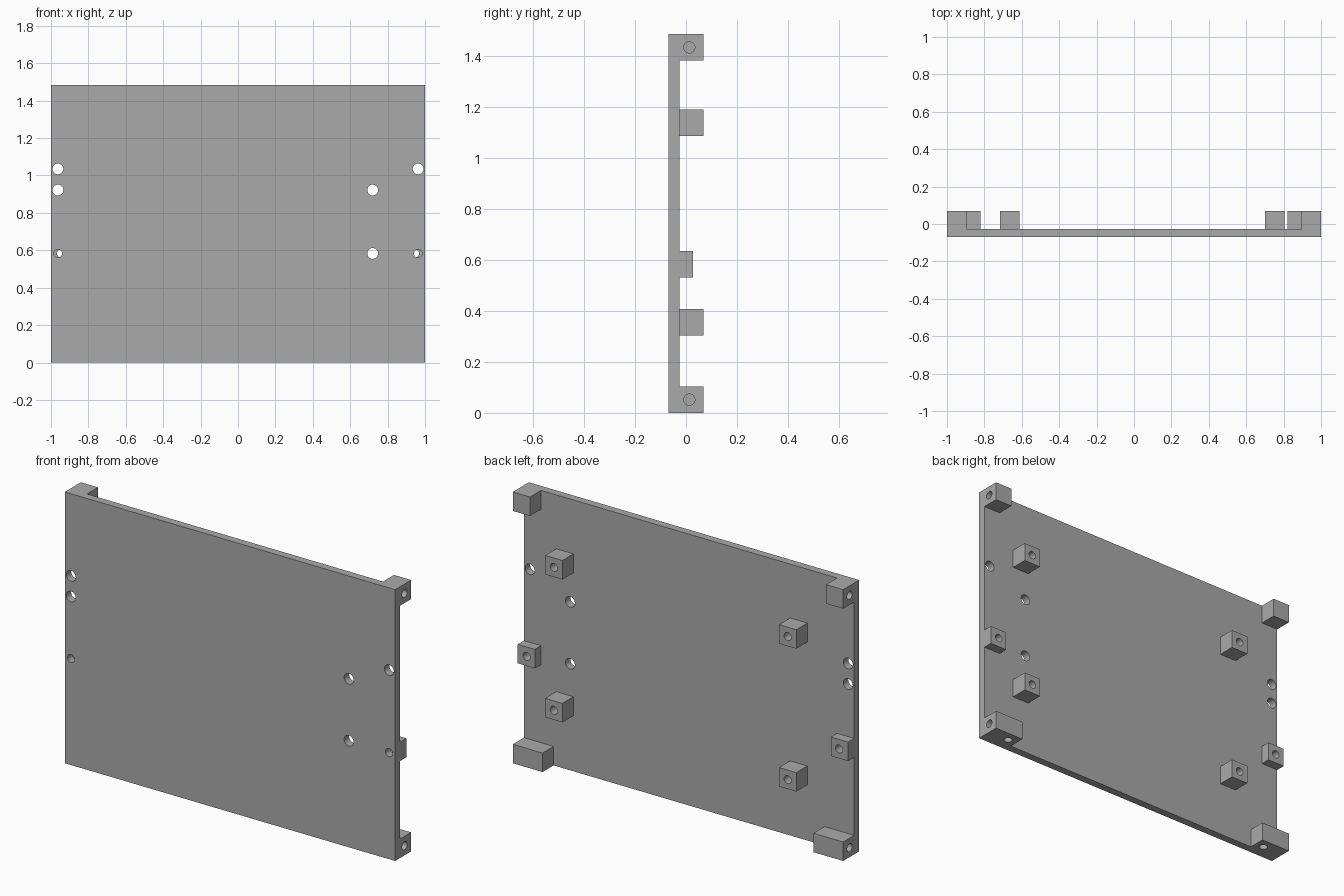
import bpy, bmesh, math
from mathutils import Matrix, Vector

cube = bpy.data.objects.get("Cube")
if cube:
    bpy.data.objects.remove(cube)

grey = bpy.data.materials.new("plain_grey")
grey.use_nodes = True
COLOUR = (0.4, 0.4, 0.4, 1)
grey.diffuse_color = COLOUR
grey.node_tree.nodes["Principled BSDF"].inputs["Base Color"].default_value = COLOUR

HEIGHT = 1.485
FRONT, FACE, BACK = -0.069, -0.026, 0.069   # plate front, plate rear, block rear
BLOCK = 0.104                               # block height
MID = BLOCK / 2
AXIS_Y = 0.013                              # screw holes in the block edges
SCREW, BOLT, DEPTH = 0.022, 0.029, 0.08


def make_object(name, bm):
    mesh = bpy.data.meshes.new(name)
    bm.to_mesh(mesh)
    bm.free()
    mesh.materials.append(grey)
    obj = bpy.data.objects.new(name, mesh)
    bpy.context.collection.objects.link(obj)
    return obj


def drill_mesh(holes):
    """Cylinders given as (start, end, radius)."""
    bm = bmesh.new()
    for start, end, radius in holes:
        a, b = Vector(start), Vector(end)
        turn = (b - a).to_track_quat('Z', 'Y').to_matrix().to_4x4()
        bmesh.ops.create_cone(bm, cap_ends=True, segments=24, radius1=radius,
                              radius2=radius, depth=(b - a).length,
                              matrix=Matrix.Translation((a + b) / 2) @ turn)
    return bm


def drilled_box(name, low, high, holes):
    low, high = Vector(low), Vector(high)
    bm = bmesh.new()
    bmesh.ops.create_cube(bm, size=1, matrix=Matrix.Translation((low + high) / 2)
                          @ Matrix.Diagonal((*(high - low), 1)))
    obj = make_object(name, bm)
    cutter = make_object(name + "_drill", drill_mesh(holes))
    cutter.hide_render = True
    mod = obj.modifiers.new("holes", 'BOOLEAN')
    mod.operation = 'DIFFERENCE'
    mod.solver = 'EXACT'
    mod.object = cutter
    bpy.ops.object.select_all(action='DESELECT')
    obj.select_set(True)
    bpy.context.view_layer.objects.active = obj
    bpy.ops.object.modifier_apply(modifier=mod.name)
    bpy.data.objects.remove(cutter)
    bpy.ops.object.shade_smooth_by_angle(angle=math.radians(30))


def along_y(x, z, radius, y0=-0.2, y1=0.2):
    return ((x, y0, z), (x, y1, z), radius)


# Flat panel with through holes
EDGE = 0.963
MID_Z = 0.583
panel_holes = [along_y(x, z, BOLT) for x, z in
               ((-EDGE, 1.035), (EDGE, 1.035), (-EDGE, 0.922),
                (0.72, 0.922), (0.72, MID_Z))]
panel_holes += [along_y(s * EDGE, MID_Z, SCREW) for s in (-1, 1)]
drilled_box("panel", (-1, FRONT, 0), (1, FACE, HEIGHT), panel_holes)

for side, label in ((1, "left"), (-1, "right")):
    def block(name, inner, outer, z, rear, holes):
        x0, x1 = sorted((side * inner, side * outer))
        drilled_box(label + "_" + name, (x0, FACE, z - MID), (x1, rear, z + MID), holes)

    def side_hole(z):
        return ((side * 1.1, AXIS_Y, z), (side * (1 - DEPTH), AXIS_Y, z), SCREW)

    # Corner blocks: short on top, long at the bottom with an extra hole below
    top_z = HEIGHT - MID
    block("top_corner_block", 0.896, 1, top_z, BACK, [side_hole(top_z)])
    bottom_hole = ((side * 0.872, AXIS_Y, -0.1), (side * 0.872, AXIS_Y, DEPTH), SCREW)
    block("bottom_corner_block", 0.82, 1, MID, BACK, [side_hole(MID), bottom_hole])

    # Shallow edge block with a through hole
    block("edge_block", 0.896, 1, MID_Z, 0.027, [along_y(side * 0.946, MID_Z, SCREW)])

    # Two square standoffs with blind holes
    inner = 0.70 if side > 0 else 0.612
    for level, z in (("upper", 1.138), ("lower", 0.356)):
        hole = along_y(side * (inner + MID), z, SCREW, BACK - DEPTH)
        block(level + "_standoff", inner, inner + BLOCK, z, BACK, [hole])
